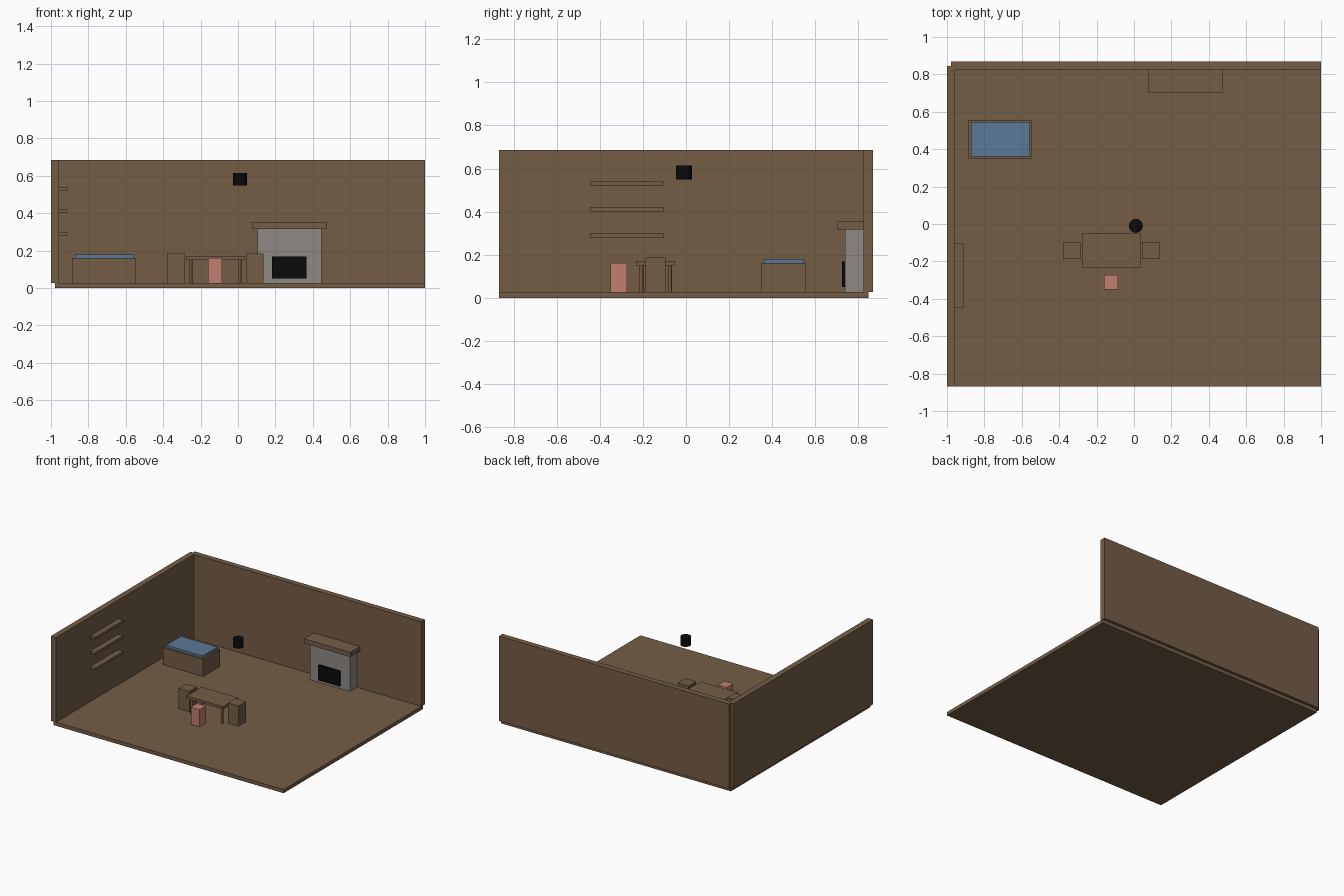
import bpy

if "Cube" in bpy.data.objects:
    bpy.data.objects.remove(bpy.data.objects["Cube"])


def material(name, r, g, b):
    mat = bpy.data.materials.new(name)
    mat.diffuse_color = (r, g, b, 1)
    mat.use_nodes = True
    mat.node_tree.nodes["Principled BSDF"].inputs["Base Color"].default_value = mat.diffuse_color
    return mat


WOOD = material("brown_wood", 0.175, 0.11, 0.062)
STONE = material("grey_stone", 0.27, 0.25, 0.23)
BLACK = material("black", 0.003, 0.003, 0.003)
BLUE = material("blue_cloth", 0.105, 0.19, 0.31)
PINK = material("pink_cloth", 0.55, 0.21, 0.165)


def box(name, x, y, z, mat):
    """Box from (min, max) pairs on each axis."""
    spans = (x, y, z)
    bpy.ops.mesh.primitive_cube_add(size=1, location=[(a + b) / 2 for a, b in spans])
    ob = bpy.context.object
    ob.name = name
    ob.scale = [b - a for a, b in spans]
    bpy.ops.object.transform_apply(location=False, rotation=False, scale=True)
    ob.data.materials.append(mat)
    return ob


def cylinder(name, x, y, z, radius, sides, mat):
    bpy.ops.mesh.primitive_cylinder_add(vertices=sides, radius=radius, depth=z[1] - z[0],
                                        location=(x, y, (z[0] + z[1]) / 2))
    ob = bpy.context.object
    ob.name = name
    ob.data.materials.append(mat)
    return ob


FLOOR = 0.028
TOP = 0.686

# Room shell: walls are centred on the floor edges
box("floor", (-0.978, 1), (-0.868, 0.846), (0, FLOOR), WOOD)
box("left_wall", (-1, -0.956), (-0.868, 0.846), (FLOOR, TOP), WOOD)
box("back_wall", (-0.978, 1), (0.824, 0.868), (FLOOR, TOP), WOOD)

# Bed
box("bed_frame", (-0.888, -0.545), (0.349, 0.556), (FLOOR, 0.162), WOOD)
box("mattress", (-0.872, -0.558), (0.362, 0.545), (0.162, 0.18), BLUE)

# Wall shelves
for i, z in enumerate((0.29, 0.411, 0.53)):
    box(f"shelf_{i + 1}", (-0.956, -0.912), (-0.446, -0.104), (z - 0.01, z + 0.01), WOOD)

# Table with four round legs
TX, TY = -0.122, -0.141
box("table_top", (TX - 0.157, TX + 0.157), (TY - 0.091, TY + 0.091), (0.15, 0.171), WOOD)
for sx in (-1, 1):
    for sy in (-1, 1):
        cylinder(f"table_leg_{'left' if sx < 0 else 'right'}_{'front' if sy < 0 else 'back'}",
                 TX + sx * 0.131, TY + sy * 0.066, (FLOOR, 0.15), 0.009, 16, WOOD)

# Seats around the table
for side, sx in (("left", -1), ("right", 1)):
    cx = TX + sx * 0.211
    box(f"{side}_chair", (cx - 0.046, cx + 0.046), (TY - 0.046, TY + 0.046), (FLOOR, 0.186), WOOD)
box("front_stool", (-0.16, -0.085), (-0.351, -0.274), (FLOOR, 0.161), PINK)

# Fireplace
box("fireplace_body", (0.104, 0.446), (0.738, 0.824), (FLOOR, 0.317), STONE)
box("mantel", (0.075, 0.473), (0.703, 0.824), (0.317, 0.353), WOOD)
box("firebox", (0.182, 0.366), (0.725, 0.765), (0.05, 0.168), BLACK)

# Hanging lamp
lamp = cylinder("hanging_lamp", 0.01, -0.01, (0.548, 0.614), 0.037, 32, BLACK)
bpy.ops.object.shade_smooth_by_angle()
